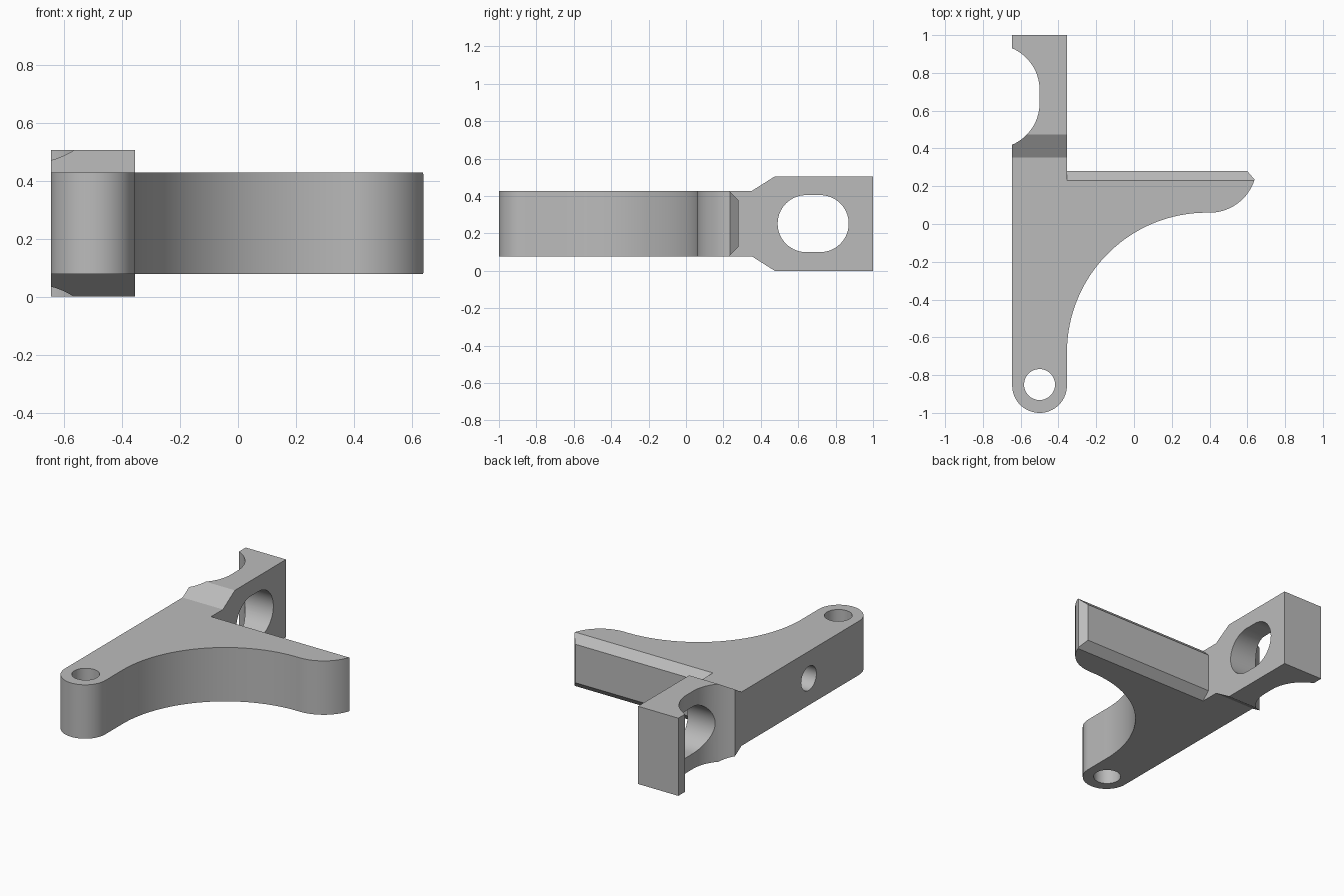
import bpy, bmesh, math
from mathutils import Vector

if "Cube" in bpy.data.objects:
    bpy.data.objects.remove(bpy.data.objects["Cube"])


def arc(cx, cy, r, a0, a1, n):
    """Points on an arc, angles in degrees."""
    pts = []
    for i in range(n + 1):
        a = math.radians(a0 + (a1 - a0) * i / n)
        pts.append((cx + r * math.cos(a), cy + r * math.sin(a)))
    return pts


def prism(name, pts, axis, lo, hi):
    """Extrude a closed profile along z (profile x,y) or x (profile y,z)."""
    place = (lambda p, d: (p[0], p[1], d)) if axis == 'z' else (lambda p, d: (d, p[0], p[1]))
    bm = bmesh.new()
    face = bm.faces.new([bm.verts.new(place(p, lo)) for p in pts])
    ext = bmesh.ops.extrude_face_region(bm, geom=[face])
    step = Vector(place((0, 0), hi - lo))
    bmesh.ops.translate(bm, vec=step,
                        verts=[v for v in ext['geom'] if isinstance(v, bmesh.types.BMVert)])
    bmesh.ops.recalc_face_normals(bm, faces=bm.faces)
    mesh = bpy.data.meshes.new(name)
    bm.to_mesh(mesh)
    bm.free()
    ob = bpy.data.objects.new(name, mesh)
    bpy.context.collection.objects.link(ob)
    return ob


def combine(ob, tool, op):
    """Apply a boolean and discard the tool."""
    tool.hide_render = True
    m = ob.modifiers.new("cut", 'BOOLEAN')
    m.operation, m.solver, m.object = op, 'EXACT', tool
    bpy.context.view_layer.objects.active = ob
    bpy.ops.object.modifier_apply(modifier=m.name)
    bpy.data.objects.remove(tool)


L, R, MID = -0.645, -0.355, 0.2525
TOP = 0.505

# Plan outline: rounded pivot end, sweeping web, arm tip, lug and side scallop
s = math.degrees(math.acos(0.095 / 0.24))
outline = (arc(-0.5, -0.855, 0.145, 180, 360, 32)
           + arc(0.385, -0.68, 0.74, 180, 90, 40)
           + arc(0.40, 0.31, 0.25, -90, -17.5, 20)
           + [(0.60, 0.28), (R, 0.28), (R, 1.0), (L, 1.0)]
           + arc(-0.74, 0.71, 0.24, s, 0, 20)
           + arc(-0.74, 0.64, 0.24, 0, -s, 20))
bracket = prism("bracket", outline, 'z', -0.1, 0.7)

# Side outline: thin body that flares into the taller lug
side = [(-1.2, 0.0775), (0.352, 0.0775), (0.475, 0), (1.2, 0),
        (1.2, TOP), (0.475, TOP), (0.352, 0.4275), (-1.2, 0.4275)]
combine(bracket, prism("side_shape", side, 'x', -1, 1), 'INTERSECT')

# Chamfers along the back of the arm, above and below
for sgn in (1, -1):
    tri = [(0.18, MID + sgn * 0.225), (0.33, MID + sgn * 0.075), (0.33, MID + sgn * 0.225)]
    combine(bracket, prism("chamfer_cutter", tri, 'x', R, 0.8), 'DIFFERENCE')

# Slot through the lug
slot = arc(0.7175, MID, 0.1525, -90, 90, 28) + arc(0.6425, MID, 0.1525, 90, 270, 28)
combine(bracket, prism("slot_cutter", slot, 'x', -0.9, -0.2), 'DIFFERENCE')

# Pivot hole, and blind hole in the left side
combine(bracket, prism("pivot_cutter", arc(-0.5, -0.85, 0.082, 0, 352.5, 47), 'z', -0.3, 0.9), 'DIFFERENCE')
combine(bracket, prism("blind_cutter", arc(-0.34, MID, 0.078, 0, 352.5, 47), 'x', -0.9, -0.42), 'DIFFERENCE')

# Finish
grey = bpy.data.materials.new("plain grey")
grey.diffuse_color = (0.5, 0.5, 0.5, 1)
grey.use_nodes = True
grey.node_tree.nodes["Principled BSDF"].inputs["Base Color"].default_value = grey.diffuse_color
bracket.data.materials.clear()
bracket.data.materials.append(grey)
for p in bracket.data.polygons:
    p.material_index = 0
bpy.ops.object.select_all(action='DESELECT')
bracket.select_set(True)
bpy.context.view_layer.objects.active = bracket
bpy.ops.object.shade_smooth_by_angle(angle=math.radians(20))
